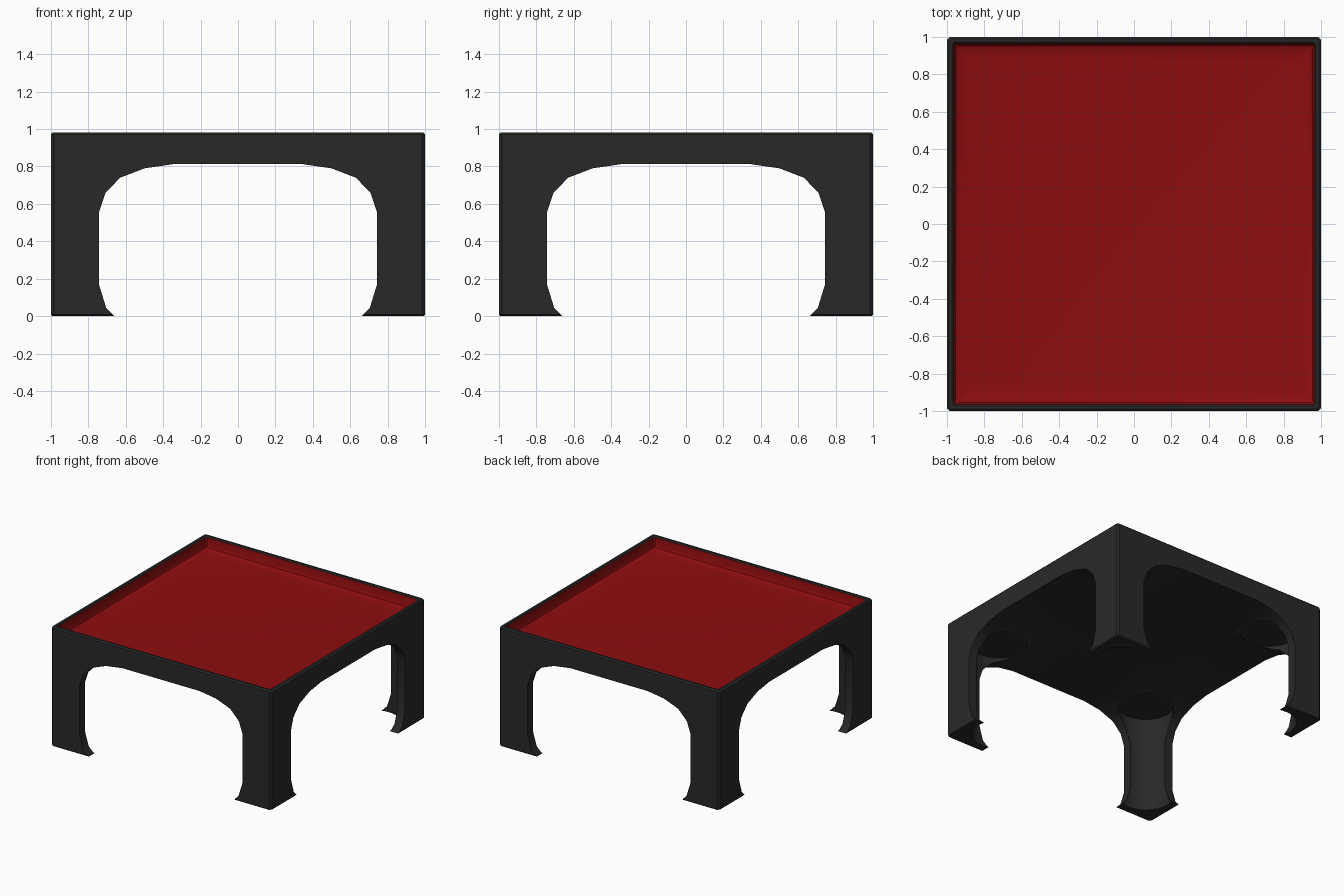
import bpy, bmesh, math

if "Cube" in bpy.data.objects:
    bpy.data.objects.remove(bpy.data.objects["Cube"])


def mesh_object(name, bm):
    bmesh.ops.recalc_face_normals(bm, faces=bm.faces)
    me = bpy.data.meshes.new(name)
    bm.to_mesh(me)
    bm.free()
    ob = bpy.data.objects.new(name, me)
    bpy.context.collection.objects.link(ob)
    return ob


def material(name, rgb):
    m = bpy.data.materials.new(name)
    m.diffuse_color = (*rgb, 1)
    m.use_nodes = True
    m.node_tree.nodes["Principled BSDF"].inputs["Base Color"].default_value = m.diffuse_color
    return m


black = material("black_plastic", (0.022, 0.022, 0.022))
red = material("red_top", (0.27, 0.004, 0.005))


def square_ring(bm, h, c, z):
    pts = [(h, -h + c), (h, h - c), (h - c, h), (-h + c, h),
           (-h, h - c), (-h, -h + c), (-h + c, -h), (h - c, -h)]
    return [bm.verts.new((x, y, z)) for x, y in pts]


# Table block: chamfered square rings lofted up the outside and down into the tray
# (half width, corner chamfer, height)
profile = [(0.992, 0.015, 0), (1, 0.015, 0.008), (1, 0.015, 0.972), (0.99, 0.014, 0.983),
           (0.974, 0.012, 0.983), (0.966, 0.01, 0.975),
           (0.962, 0.01, 0.91), (0.954, 0.01, 0.896), (0.93, 0.01, 0.885), (0.88, 0.01, 0.88)]
bm = bmesh.new()
rings = [square_ring(bm, *p) for p in profile]
for i, (a, b) in enumerate(zip(rings, rings[1:])):
    for k in range(8):
        f = bm.faces.new((a[k], a[(k + 1) % 8], b[(k + 1) % 8], b[k]))
        f.material_index = 1 if i >= 5 else 0
bm.faces.new(rings[0][::-1])
bm.faces.new(rings[-1]).material_index = 1
table = mesh_object("table", bm)
table.data.materials.append(black)
table.data.materials.append(red)

# Arch cutters through both directions
half = [(0.62, -0.04), (0.66, 0), (0.705, 0.045), (0.742, 0.165), (0.742, 0.56),
        (0.708, 0.66), (0.63, 0.74), (0.50, 0.79), (0.35, 0.812)]
outline = half + [(-x, z) for x, z in reversed(half)]


def arch_cutter(name, turn):
    bm = bmesh.new()
    f = bm.faces.new([bm.verts.new((x, -1.2, z)) for x, z in outline])
    ext = bmesh.ops.extrude_face_region(bm, geom=[f])
    for v in ext["geom"]:
        if isinstance(v, bmesh.types.BMVert):
            v.co.y = 1.2
    if turn:
        for v in bm.verts:
            v.co.x, v.co.y = -v.co.y, v.co.x
    return mesh_object(name, bm)


# Round hollows on the inside of each leg
def leg_hollow(name, sx, sy):
    bm = bmesh.new()
    bmesh.ops.create_cone(bm, cap_ends=True, segments=32, radius1=0.21, radius2=0.21, depth=0.885)
    bmesh.ops.translate(bm, verts=bm.verts, vec=(0.72 * sx, 0.72 * sy, 0.785 - 0.4425))
    return mesh_object(name, bm)


cutters = [arch_cutter("arch_cutter_front", False), arch_cutter("arch_cutter_side", True)]
for sx in (-1, 1):
    for sy in (-1, 1):
        cutters.append(leg_hollow("leg_hollow_cutter", sx, sy))

for c in cutters:
    c.data.materials.append(black)
    c.hide_render = True
    mod = table.modifiers.new(c.name, "BOOLEAN")
    mod.operation = "DIFFERENCE"
    mod.solver = "EXACT"
    mod.object = c

# Bake the cuts and remove the cutters
bpy.context.view_layer.update()
dg = bpy.context.evaluated_depsgraph_get()
cut = bpy.data.meshes.new_from_object(table.evaluated_get(dg))
table.modifiers.clear()
table.data = cut
for c in cutters:
    bpy.data.objects.remove(c)

bpy.ops.object.select_all(action="DESELECT")
table.select_set(True)
bpy.context.view_layer.objects.active = table
bpy.ops.object.shade_smooth_by_angle(angle=math.radians(35))
